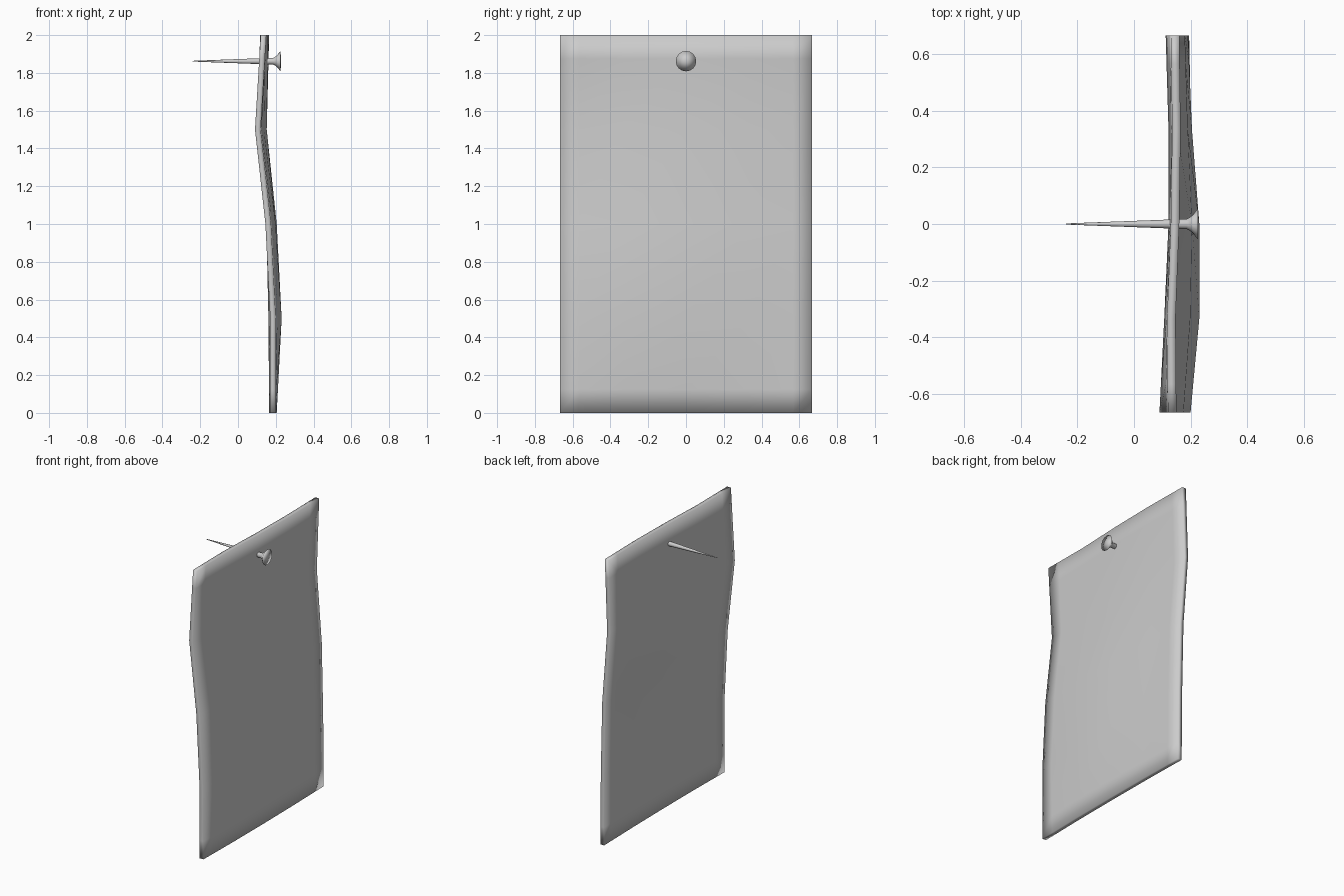
import bpy, bmesh, math
from mathutils import Matrix, Vector

if "Cube" in bpy.data.objects:
    bpy.data.objects.remove(bpy.data.objects["Cube"])


def make_object(name, bm):
    bmesh.ops.recalc_face_normals(bm, faces=bm.faces[:])
    for f in bm.faces:
        f.smooth = True
    mesh = bpy.data.meshes.new(name)
    bm.to_mesh(mesh)
    bm.free()
    obj = bpy.data.objects.new(name, mesh)
    bpy.context.collection.objects.link(obj)
    return obj


# Paper sheet: gentle waves sampled on a 5 x 5 grid (rows z = 0..2, columns y = -0.667..0.667)
WAVE = [
    (0.185, 0.190, 0.190, 0.187, 0.180),
    (0.185, 0.216, 0.216, 0.190, 0.176),
    (0.160, 0.184, 0.190, 0.175, 0.165),
    (0.105, 0.122, 0.137, 0.137, 0.127),
    (0.135, 0.132, 0.145, 0.150, 0.145),
]
HALF_W, HEIGHT, THICK = 0.667, 2.0, 0.03


def wave_x(u, v):
    i, j = min(int(v), 3), min(int(u), 3)
    s, t = u - j, v - i
    low = WAVE[i][j] * (1 - s) + WAVE[i][j + 1] * s
    high = WAVE[i + 1][j] * (1 - s) + WAVE[i + 1][j + 1] * s
    return low * (1 - t) + high * t


# extra loops near the border give the soft shaded rim
us = [0, 0.3, 1, 2, 3, 3.7, 4]
vs = [0, 0.25, 1, 2, 3, 3.75, 4]
bm = bmesh.new()
grid = [[bm.verts.new((wave_x(u, v) - THICK / 2,
                       (u / 2 - 1) * HALF_W, v / 4 * HEIGHT)) for u in us] for v in vs]
for a, b in zip(grid, grid[1:]):
    for k in range(len(us) - 1):
        bm.faces.new((a[k], a[k + 1], b[k + 1], b[k]))
back = bm.faces[:]
dup = bmesh.ops.extrude_face_region(bm, geom=back, use_keep_orig=True)
front = [g for g in dup["geom"] if isinstance(g, bmesh.types.BMVert)]
bmesh.ops.translate(bm, verts=front, vec=(THICK, 0, 0))
make_object("paper_sheet", bm)

# Nail: profile (x, radius) spun around the x axis
PROFILE = [(-0.24, 0.002), (0.13, 0.016), (0.187, 0.018), (0.20, 0.025), (0.226, 0.054)]
SIDES = 16
bm = bmesh.new()
rings = []
for x, r in PROFILE:
    rings.append([bm.verts.new((x, r * math.cos(2 * math.pi * k / SIDES),
                                1.862 + r * math.sin(2 * math.pi * k / SIDES)))
                  for k in range(SIDES)])
for a, b in zip(rings, rings[1:]):
    for k in range(SIDES):
        n = (k + 1) % SIDES
        bm.faces.new((a[k], a[n], b[n], b[k]))
for ring, cx in ((rings[0], -0.242), (rings[-1], 0.227)):
    c = bm.verts.new((cx, 0, 1.862))
    for k in range(SIDES):
        bm.faces.new((ring[k], ring[(k + 1) % SIDES], c))
make_object("nail", bm)
